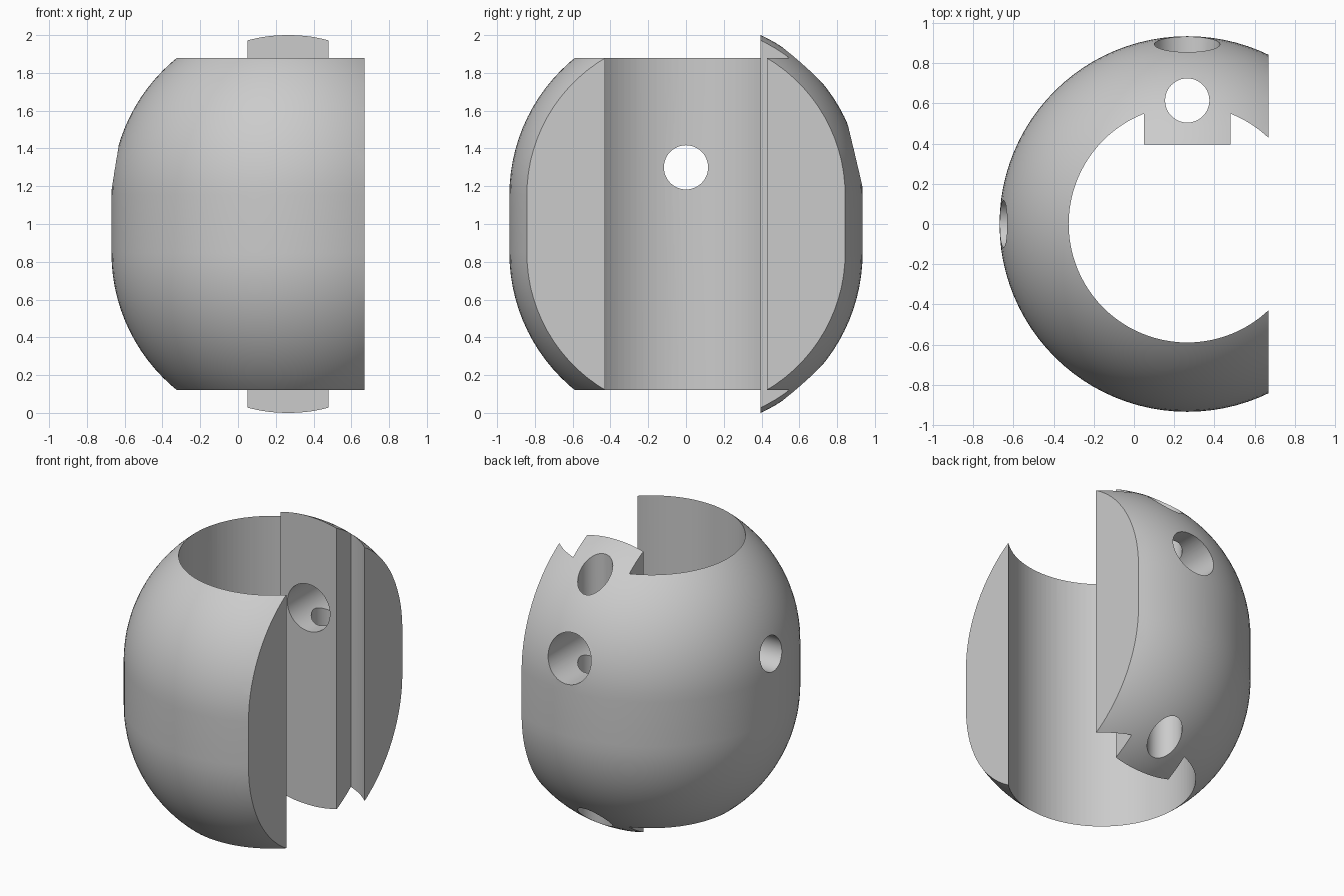
import bpy
import bmesh
from math import radians, sin, cos, pi
from mathutils import Matrix, Vector

AXIS_X = 0.265          # axis shared by the shell and its bore
OUTER, BORE = 0.935, 0.59
LOW, HIGH = 0.847, 1.153  # centres of the two spherical ends
SEGMENTS = 96

cube = bpy.data.objects.get("Cube")
if cube:
    bpy.data.objects.remove(cube, do_unlink=True)

grey = bpy.data.materials.new("light grey")
grey.use_nodes = True
grey.diffuse_color = (0.6, 0.6, 0.6, 1)
grey.node_tree.nodes["Principled BSDF"].inputs["Base Color"].default_value = (0.6, 0.6, 0.6, 1)


def make_object(name, bm):
    bmesh.ops.recalc_face_normals(bm, faces=bm.faces)
    mesh = bpy.data.meshes.new(name)
    bm.to_mesh(mesh)
    bm.free()
    mesh.materials.append(grey)
    obj = bpy.data.objects.new(name, mesh)
    bpy.context.collection.objects.link(obj)
    return obj


def cylinder(name, centre, radius, length, axis="Z"):
    bm = bmesh.new()
    turn = Vector((0, 0, 1)).rotation_difference(
        {"X": Vector((1, 0, 0)), "Y": Vector((0, 1, 0)), "Z": Vector((0, 0, 1))}[axis])
    bmesh.ops.create_cone(bm, cap_ends=True, segments=SEGMENTS, radius1=radius, radius2=radius,
                          depth=length, matrix=Matrix.Translation(centre) @ turn.to_matrix().to_4x4())
    return make_object(name, bm)


def box(name, low, high):
    low, high = Vector(low), Vector(high)
    bm = bmesh.new()
    bmesh.ops.create_cube(bm, size=1, matrix=Matrix.Translation((low + high) / 2)
                          @ Matrix.Diagonal((*(high - low), 1)))
    return make_object(name, bm)


def subtract(target, cutter):
    cutter.hide_render = True
    mod = target.modifiers.new(cutter.name, "BOOLEAN")
    mod.operation = "DIFFERENCE"
    mod.solver = "EXACT"
    mod.object = cutter
    bpy.context.view_layer.objects.active = target
    bpy.ops.object.modifier_apply(modifier=mod.name)
    bpy.data.objects.remove(cutter, do_unlink=True)


# Rounded shell: straight waist between two hemispheres, spun round the axis
bm = bmesh.new()
rows = 24
arc = [(OUTER * cos(i / rows * pi / 2), OUTER * sin(i / rows * pi / 2)) for i in range(rows + 1)]
profile = [(r, LOW - h) for r, h in reversed(arc)] + [(r, HIGH + h) for r, h in arc]
verts = [bm.verts.new((AXIS_X + r, 0, z)) for r, z in profile]
edges = [bm.edges.new(pair) for pair in zip(verts, verts[1:])]
bmesh.ops.spin(bm, geom=verts + edges, cent=(AXIS_X, 0, 0), axis=(0, 0, 1),
               angle=2 * pi, steps=SEGMENTS)
bmesh.ops.remove_doubles(bm, verts=bm.verts, dist=0.0001)
bmesh.ops.dissolve_degenerate(bm, edges=bm.edges, dist=0.0001)
shell = make_object("rounded_shell", bm)

# Main bore, leaving a square rib standing along the back wall
bore = cylinder("bore", (AXIS_X, 0, 1), BORE, 4)
subtract(bore, box("rib_space", (0.05, 0.395, -2), (0.48, 1, 4)))
subtract(shell, bore)

# Open side
subtract(shell, box("side_opening", (0.67, -2, -1), (2, 2, 3)))

# Side pin hole, back screw hole and long hole down the rib
subtract(shell, cylinder("side_hole", (-0.5, 0, 1.30), 0.117, 0.8, "X"))
subtract(shell, cylinder("back_hole", (AXIS_X, 0.7, 1.365), 0.163, 1.0, "Y"))
subtract(shell, cylinder("rib_hole", (AXIS_X, 0.615, 1), 0.11, 4))

# Smooth curved walls, crisp cut edges
bpy.ops.object.select_all(action="DESELECT")
shell.select_set(True)
bpy.context.view_layer.objects.active = shell
bpy.ops.object.shade_smooth_by_angle(angle=radians(30))
